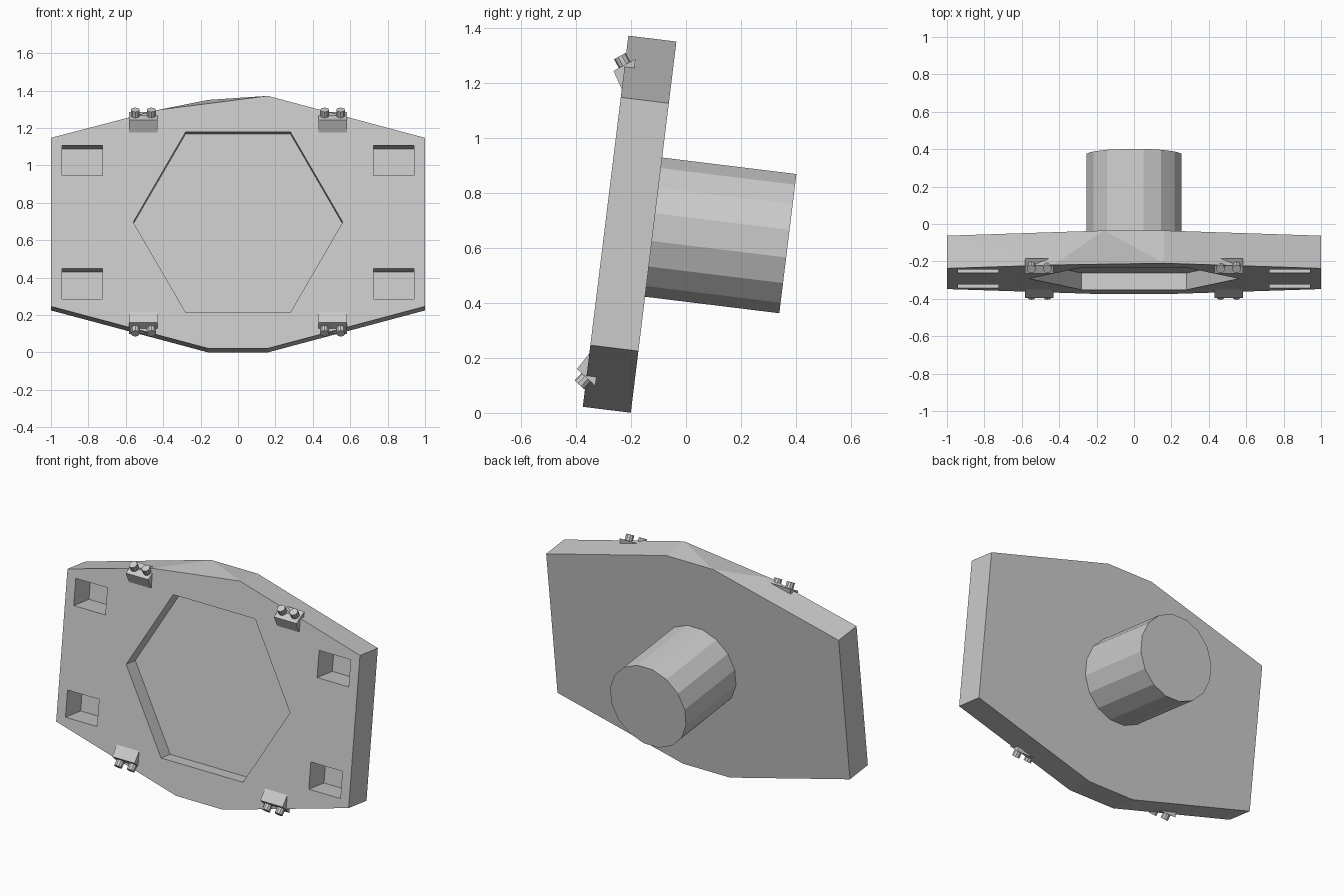
import bpy, bmesh
from math import radians, pi
from mathutils import Matrix, Vector

if "Cube" in bpy.data.objects:
    bpy.data.objects.remove(bpy.data.objects["Cube"])

# Parts are built upright (front face on y = 0, centre at z = 0), then tilted back
TILT = Matrix.Translation((0, -0.2925, 0.697)) @ Matrix.Rotation(radians(-7), 4, 'X')


def finish(bm, name):
    bmesh.ops.recalc_face_normals(bm, faces=bm.faces)
    bm.transform(TILT)
    me = bpy.data.meshes.new(name)
    bm.to_mesh(me)
    bm.free()
    ob = bpy.data.objects.new(name, me)
    bpy.context.collection.objects.link(ob)
    return ob


def loft(bm, ring_a, ring_b):
    """Closed solid between two rings with matching points."""
    a = [bm.verts.new(p) for p in ring_a]
    b = [bm.verts.new(p) for p in ring_b]
    bm.faces.new(a)
    bm.faces.new(b[::-1])
    n = len(a)
    for i in range(n):
        j = (i + 1) % n
        bm.faces.new((a[i], b[i], b[j]))
        bm.faces.new((a[i], b[j], a[j]))


def prism_y(bm, pts, y0, y1):
    loft(bm, [(x, y0, z) for x, z in pts], [(x, y1, z) for x, z in pts])


# Thick octagonal plate, one front corner pulled aside
T = 0.176
outline = [(1, 0.454), (0.16, 0.68), (-0.16, 0.68), (-1, 0.454),
           (-1, -0.454), (-0.16, -0.68), (0.16, -0.68), (1, -0.454)]
front = list(outline)
front[2] = (-0.43, 0.604)
bm = bmesh.new()
loft(bm, [(x, 0, z) for x, z in front], [(x, T, z) for x, z in outline])
plate = finish(bm, "plate")

# Recess cutters: hexagonal panel and four corner pockets
bm = bmesh.new()
hexagon = [(0.56, 0), (0.28, 0.486), (-0.28, 0.486),
           (-0.56, 0), (-0.28, -0.486), (0.28, -0.486)]
prism_y(bm, hexagon, -0.1, 0.09)
for sx in (-1, 1):
    for sz in (-1, 1):
        pocket = [(0.724, 0.251), (0.94, 0.251), (0.94, 0.413), (0.724, 0.413)]
        prism_y(bm, [(sx * x, sz * z) for x, z in pocket], -0.1, 0.15)
cutter = finish(bm, "recess_cutter")
cutter.hide_render = True
mod = plate.modifiers.new("recesses", 'BOOLEAN')
mod.operation = 'DIFFERENCE'
mod.solver = 'EXACT'
mod.object = cutter
bpy.context.view_layer.objects.active = plate
bpy.ops.object.modifier_apply(modifier=mod.name)
bpy.data.objects.remove(cutter)

# Rear boss: 16-sided cylinder
bm = bmesh.new()
m = (Matrix.Translation((0, (T + 0.663) / 2, 0)) @ Matrix.Rotation(pi / 2, 4, 'X')
     @ Matrix.Rotation(pi / 16, 4, 'Z'))
bmesh.ops.create_cone(bm, cap_ends=True, segments=16, radius1=0.26, radius2=0.26,
                      depth=0.663 - T + 0.01, matrix=m)
finish(bm, "rear_boss")

# Edge clips: wedge block with two pins, mirrored to four places
wedge = [(0, 0.484), (-0.038, 0.546), (0.036, 0.599), (0.036, 0.484)]
for sz, level in ((1, "upper"), (-1, "lower")):
    for sx, side in ((-1, "left"), (1, "right")):
        bm = bmesh.new()
        loft(bm, [(sx * 0.43, y, sz * z) for y, z in wedge],
             [(sx * 0.583, y, sz * z) for y, z in wedge])
        axis = Vector((0, -0.58, sz * 0.81)).normalized()
        rot = axis.to_track_quat('Z', 'Y').to_matrix().to_4x4()
        for px in (0.463, 0.549):
            pos = Vector((sx * px, 0, sz * 0.572)) + axis * 0.015
            bmesh.ops.create_cone(bm, cap_ends=True, segments=10, radius1=0.024,
                                  radius2=0.024, depth=0.045,
                                  matrix=Matrix.Translation(pos) @ rot)
        finish(bm, f"{level}_{side}_clip")
